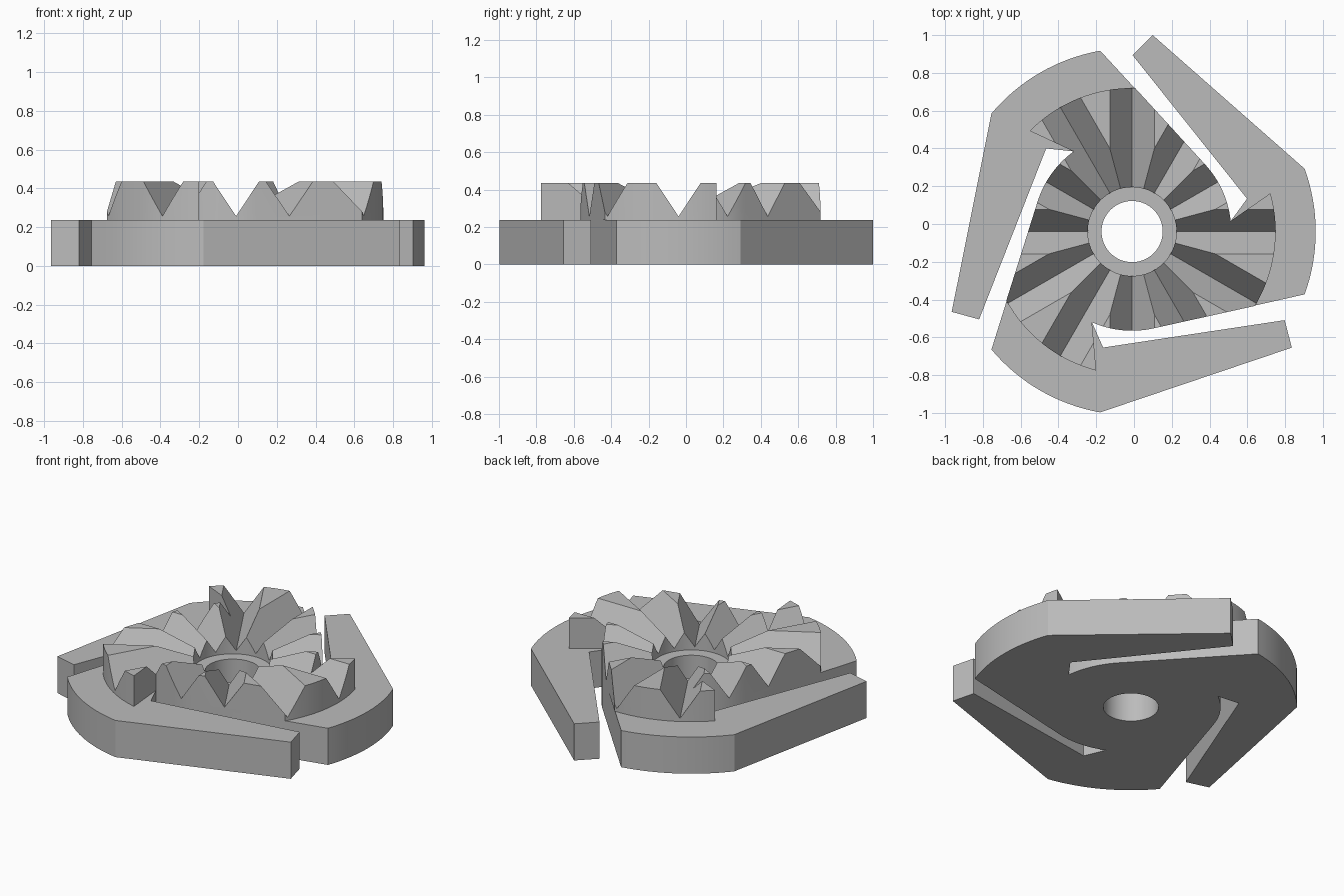
import bpy
import bmesh
from math import sin, cos, radians
from mathutils import Matrix, Vector

if "Cube" in bpy.data.objects:
    bpy.data.objects.remove(bpy.data.objects["Cube"])

AXIS = Vector((-0.01, -0.04, 0))
BASE_TOP, TEETH_TOP, GROOVE_FLOOR = 0.237, 0.435, 0.257
HUB_R, TEETH_R, RIM_R = 0.525, 0.76, 0.972

grey = bpy.data.materials.new("plain grey")
grey.use_nodes = True
colour = (0.5, 0.5, 0.5, 1)
grey.diffuse_color = colour
grey.node_tree.nodes["Principled BSDF"].inputs["Base Color"].default_value = colour


def arc(r, start, end, steps=16):
    angles = [radians(start + (end - start) * i / steps) for i in range(steps + 1)]
    return [(r * cos(a), r * sin(a)) for a in angles]


def three_fold(third):
    """Repeat a third of an outline around the axis."""
    points = []
    for k in range(3):
        turn = Matrix.Rotation(radians(120 * k), 2)
        points += [turn @ Vector(p) for p in third]
    return points


def prism(name, outline, z0, z1):
    bm = bmesh.new()
    face = bm.faces.new([bm.verts.new((p[0], p[1], z0)) for p in outline])
    top = bmesh.ops.extrude_face_region(bm, geom=[face])["geom"]
    bmesh.ops.translate(bm, vec=(0, 0, z1 - z0),
                        verts=[v for v in top if isinstance(v, bmesh.types.BMVert)])
    bmesh.ops.recalc_face_normals(bm, faces=bm.faces)
    mesh = bpy.data.meshes.new(name)
    bm.to_mesh(mesh)
    bm.free()
    mesh.materials.append(grey)
    obj = bpy.data.objects.new(name, mesh)
    bpy.context.collection.objects.link(obj)
    obj.location = AXIS
    return obj


def activate(obj):
    bpy.ops.object.select_all(action="DESELECT")
    obj.select_set(True)
    bpy.context.view_layer.objects.active = obj


def cut(obj, cutter):
    cutter.hide_render = True
    bpy.context.view_layer.update()
    mod = obj.modifiers.new("cut", "BOOLEAN")
    mod.operation, mod.solver, mod.object = "DIFFERENCE", "EXACT", cutter
    activate(obj)
    bpy.ops.object.modifier_apply(modifier=mod.name)
    bpy.data.objects.remove(cutter)


# Base plate: rounded rim, swept arm, slot end and hub edge, three times over
arm = [(-0.955, -0.425), (-0.81, -0.465), (-0.455, 0.44)]
hub_edge = arc(HUB_R, 126.1, 162.5)
base = prism("base_plate", three_fold(arc(RIM_R, 100, 140) + arm + hub_edge), 0, BASE_TOP)
cut(base, prism("bore_cutter", arc(0.162, 0, 354.375, 63), -0.1, 0.6))

# Toothed crown, following the hub edge and the slots
crown_third = hub_edge + arc(TEETH_R, 208.8, 255.5)
crown = prism("toothed_crown", three_fold(crown_third), BASE_TOP, TEETH_TOP)
cut(crown, prism("recess_cutter", arc(0.235, 0, 354.375, 63), 0.1, 0.6))

# Six straight V grooves through the axis make twelve radial grooves
half = 0.118 * 2
rise = (TEETH_TOP - GROOVE_FLOOR) * 2
for k in range(6):
    groove = prism("groove_cutter", [(0, 0), (half, rise), (-half, rise)], -1, 1)
    groove.data.transform(Matrix.Translation((0, 0, GROOVE_FLOOR))
                          @ Matrix.Rotation(radians(30 * k), 4, "Z")
                          @ Matrix.Rotation(radians(90), 4, "X"))
    cut(crown, groove)

for part in (base, crown):
    activate(part)
    bpy.ops.object.shade_smooth_by_angle(angle=radians(15))
